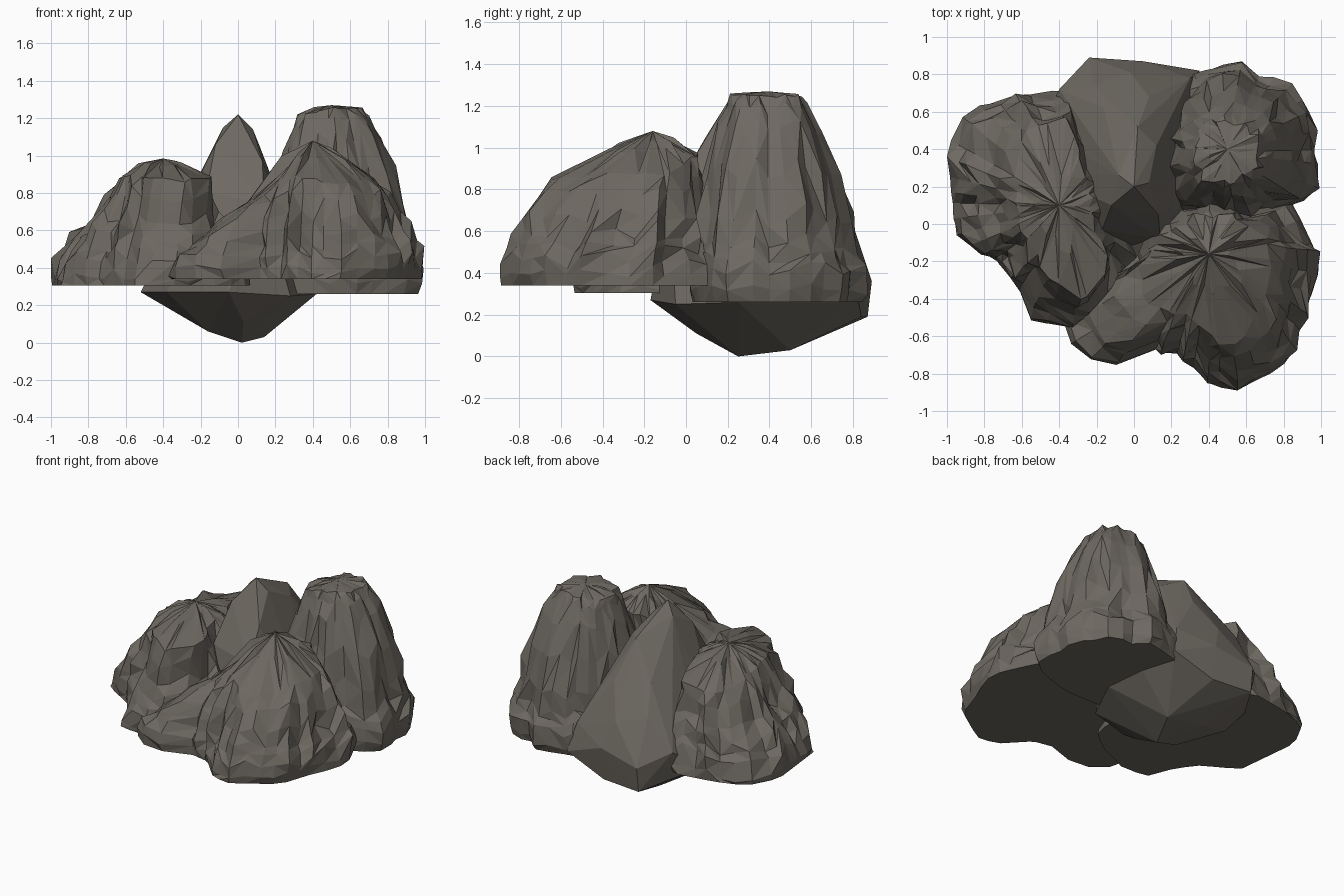
import bpy, bmesh, math, random
from mathutils import Vector

if "Cube" in bpy.data.objects:
    bpy.data.objects.remove(bpy.data.objects["Cube"])

stone = bpy.data.materials.new("dark_grey_stone")
stone.diffuse_color = (0.155, 0.14, 0.12, 1)
stone.use_nodes = True
stone.node_tree.nodes["Principled BSDF"].inputs["Base Color"].default_value = stone.diffuse_color


def finish(bm, name):
    bmesh.ops.recalc_face_normals(bm, faces=bm.faces[:])
    mesh = bpy.data.meshes.new(name)
    bm.to_mesh(mesh)
    bm.free()
    mesh.materials.append(stone)
    bpy.context.collection.objects.link(bpy.data.objects.new(name, mesh))


def sample(outline, centre, angle):
    """Point of an outline at an angle around its centre, found by ray and segment."""
    c, d = Vector(centre), Vector((math.cos(angle), math.sin(angle)))
    best = None
    for i, p in enumerate(outline):
        a, b = Vector(p), Vector(outline[(i + 1) % len(outline)])
        e, w = (b - a).xy, a.xy - c
        den = d.x * e.y - d.y * e.x
        if abs(den) < 1e-9:
            continue
        r = (w.x * e.y - w.y * e.x) / den
        s = (w.x * d.y - w.y * d.x) / den
        if r > 0 and -1e-6 <= s <= 1 + 1e-6 and (best is None or r > best[0]):
            best = (r, a.lerp(b, s))
    return best[1]


def rock(name, foot, foot_c, base_z, top, top_c, peak, levels, n, seed, gully=0.05):
    """Craggy rock lofted from a footprint to a crown outline, with gullies and ledges."""
    rng = random.Random(seed)
    bm = bmesh.new()
    turns = [2 * math.pi * (i + rng.uniform(-.25, .25)) / n for i in range(n)]
    cut = [rng.uniform(-1, 1) for _ in turns]
    lift = [rng.uniform(-.035, .035) for _ in turns]
    rings = []
    for k, (f, t) in enumerate(levels):
        ring = []
        mid = 4 * f * (1 - f)
        for i, a in enumerate(turns):
            lo = sample([(x, y, base_z) for x, y in foot], foot_c, a)
            hi = sample(top, top_c, a)
            p = lo.lerp(hi, t)
            p.z = base_z + (hi.z - base_z) * f
            out = Vector((math.cos(a), math.sin(a), 0))
            p += out * mid * (cut[i] * gully + rng.uniform(-.025, .025))
            if 0 < k < len(levels) - 1:
                p.z += lift[i] * (mid + .3) + rng.uniform(-.02, .02)
            elif k:
                p += Vector((rng.uniform(-.02, .02), rng.uniform(-.02, .02), rng.uniform(-.015, .005)))
            p.x, p.y = max(-1, min(1, p.x)), max(-.89, min(.89, p.y))
            p.z = max(base_z, p.z)
            ring.append(bm.verts.new(p))
        rings.append(ring)
    # Rough shoulder ring between crown edge and peak
    pk = Vector(peak)
    ring = []
    for v in rings[-1]:
        p = v.co.lerp(pk, .55 + rng.uniform(-.15, .15))
        p.z = v.co.z + (pk.z - v.co.z) * rng.uniform(.45, .8)
        ring.append(bm.verts.new(p))
    rings.append(ring)
    for lo, hi in zip(rings, rings[1:]):
        for i in range(n):
            j = (i + 1) % n
            a, b, c, d = lo[i], lo[j], hi[j], hi[i]
            if rng.random() < .5:
                bm.faces.new((a, b, c)); bm.faces.new((a, c, d))
            else:
                bm.faces.new((a, b, d)); bm.faces.new((b, c, d))
    # Peak and flat underside
    tip = bm.verts.new(peak)
    for i in range(n):
        bm.faces.new((ring[i], ring[(i + 1) % n], tip))
    bm.faces.new(rings[0][::-1])
    finish(bm, name)


# Broad left rock
rock("left_rock",
     [(-1, .38), (-.95, .53), (-.87, .61), (-.7, .67), (-.4, .72), (-.26, .6), (-.05, .3), (.07, .05),
      (.06, -.3), (-.1, -.43), (-.25, -.49), (-.37, -.55), (-.55, -.52), (-.6, -.38),
      (-.7, -.22), (-.85, -.13), (-.95, -.08), (-.97, .1)], (-.5, .1), .305,
     [(-.64, .4, .84), (-.52, .55, .84), (-.38, .57, .88), (-.29, .4, .92), (-.23, .1, .93), (-.16, -.15, .9),
      (-.16, -.34, .88), (-.32, -.4, .87), (-.47, -.27, .89), (-.61, -.02, .9)], (-.42, .1), (-.4, .1, .985),
     [(0, .01), (.09, 0), (.27, .08), (.36, .22), (.5, .38), (.62, .6), (.84, .8), (1, 1)], 38, 4, .045)

# Tall rear right rock with a jagged skirt
rock("tall_rock",
     [(.1, .25), (.15, .6), (.3, .8), (.4, .82), (.57, .87), (.67, .77), (.82, .8), (.9, .62),
      (.99, .58), (.96, .4), (1.01, .22), (.87, .1), (.6, .02), (.25, .02)], (.53, .4), .26,
     [(.33, .34, 1.22), (.36, .5, 1.23), (.5, .55, 1.26), (.62, .53, 1.26), (.67, .4, 1.25),
      (.65, .28, 1.25), (.5, .22, 1.26), (.36, .24, 1.23)], (.5, .39), (.5, .4, 1.27),
     [(0, .06), (.06, 0), (.16, .0), (.22, .1), (.28, .2), (.42, .26), (.64, .46), (.84, .7), (.94, .88), (1, 1)],
     30, 11, .03)

# Low front rock with a sloping left shoulder
rock("front_rock",
     [(-.38, -.55), (-.31, -.7), (-.13, -.76), (.1, -.67), (.25, -.7), (.4, -.86), (.53, -.9),
      (.65, -.83), (.83, -.71), (.9, -.5), (.99, -.3), (.99, -.18), (.91, 0), (.84, .13),
      (.2, .1), (-.05, -.1), (-.2, -.4)], (.35, -.4), .34,
     [(.02, -.25, .72), (.08, -.42, .76), (.3, -.5, .9), (.46, -.63, .86), (.6, -.62, .85), (.72, -.35, .88),
      (.72, -.05, .88), (.55, .04, .97), (.3, .04, .97), (.16, -.06, .84)], (.38, -.25), (.4, -.16, 1.08),
     [(0, .02), (.1, 0), (.24, .06), (.34, .22), (.46, .32), (.62, .5), (.84, .7), (1, 1)], 38, 23, .05)

# Middle rock: large facets, ridge falling to the back, blunt point below
bm = bmesh.new()
for p in [(.02, .25, 0), (.14, .5, .03), (-.16, .22, .06), (-.15, .5, .07), (.03, .05, .11),
          (-.52, .28, .27), (-.5, .5, .3), (-.38, .03, .27), (-.05, -.17, .27), (.28, -.05, .25),
          (.42, .25, .26), (.4, .55, .27), (-.24, .87, .19), (.05, .84, .19), (.35, .82, .3),
          (-.24, .89, .36), (.05, .87, .42), (-.4, .72, .45), (.3, .78, .5), (-.02, .81, .6),
          (-.22, .74, .65), (.08, .68, .82), (-.16, .62, .84), (0, .2, 1.22), (.02, .52, 1.07),
          (-.08, .26, 1.15), (.08, .22, 1.14), (.12, .42, 1.04), (-.12, .1, 1.06), (.13, .05, .97),
          (-.17, -.03, .8), (.14, -.08, .75)]:
    bm.verts.new(p)
bmesh.ops.convex_hull(bm, input=bm.verts[:])
loose = [v for v in bm.verts if not v.link_faces]
bmesh.ops.delete(bm, geom=loose, context='VERTS')
finish(bm, "middle_rock")
